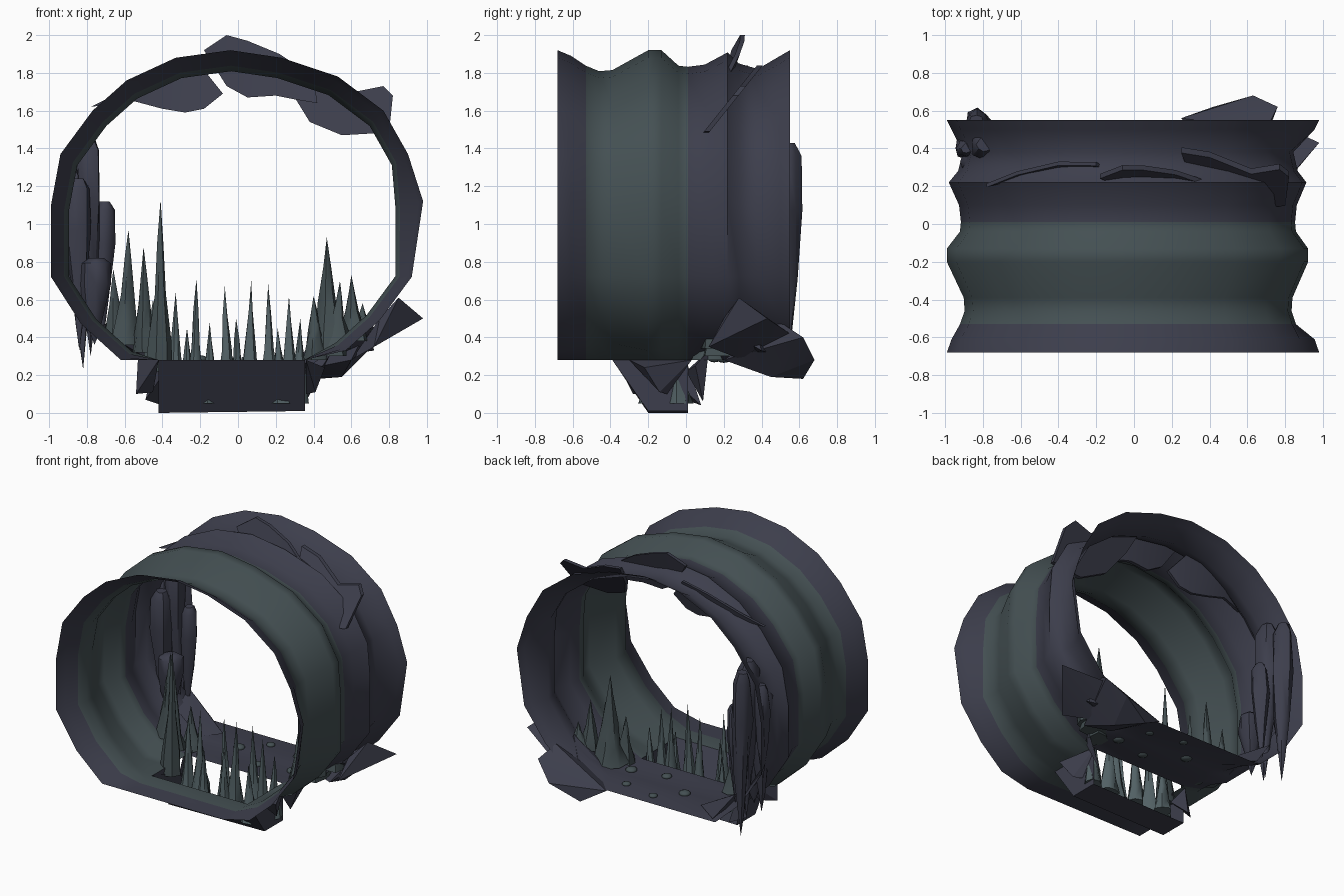
import bpy, bmesh, math, random
from mathutils import Vector

if "Cube" in bpy.data.objects:
    bpy.data.objects.remove(bpy.data.objects["Cube"])
random.seed(4)

def mat(name, c):
    m = bpy.data.materials.new(name)
    m.diffuse_color = (*c, 1)
    m.use_nodes = True
    m.node_tree.nodes["Principled BSDF"].inputs["Base Color"].default_value = m.diffuse_color
    return m

SLATE = mat("slate", (0.046, 0.048, 0.072))
TEAL = mat("teal_stone", (0.058, 0.080, 0.086))
PALE = mat("pale_stone", (0.085, 0.120, 0.130))

def finish(name, bm, mats, angle=45, fix=True):
    if fix:
        bmesh.ops.recalc_face_normals(bm, faces=bm.faces)
    me = bpy.data.meshes.new(name)
    bm.to_mesh(me)
    bm.free()
    for m in mats:
        me.materials.append(m)
    for p in me.polygons:
        p.use_smooth = True
    me.set_sharp_from_angle(angle=math.radians(angle))
    ob = bpy.data.objects.new(name, me)
    bpy.context.collection.objects.link(ob)
    return ob

# Tunnel shell: one cross-section lofted along y with a rippled size
section = [(-.42, .28), (-.62, .28), (-.83, .47), (-.99, .72), (-.99, 1.1), (-.94, 1.37),
           (-.77, 1.6), (-.59, 1.76), (-.33, 1.88), (-.04, 1.92), (.23, 1.88), (.53, 1.78),
           (.77, 1.6), (.9, 1.37), (.98, 1.12), (.92, .72), (.75, .49), (.57, .33), (.35, .28)]
ripple = [(-.68, 1), (-.61, .975), (-.53, .93), (-.46, .905), (-.39, .91), (-.2, 1), (-.13, 1),
          (-.04, .93), (.01, .925), (.1, .935), (.22, .99), (.28, .94), (.38, .915),
          (.5, .975), (.55, 1)]
bm = bmesh.new()
rings = []
for y, s in ripple:
    ring = []
    for i, (x, z) in enumerate(section):
        if i in (0, len(section) - 1):
            ring.append(bm.verts.new((x, y, z)))
        else:
            k = .94 if x > .9 and z > 1 and -.6 < y < .5 else 1
            ring.append(bm.verts.new((x * s * k, y, .75 + (z - .75) * s)))
    rings.append(ring)
n = len(section)
for j in range(len(rings) - 1):
    ym = (ripple[j][0] + ripple[j + 1][0]) / 2
    for i in range(n):
        if i == n - 1 and -.39 < ym < .01:
            continue                     # opening in the floor above the pit
        a, b = rings[j], rings[j + 1]
        f = bm.faces.new((a[i], b[i], b[(i + 1) % n], a[(i + 1) % n]))
        f.material_index = 1 if -.55 < ym < 0 else 0
finish("tunnel_shell", bm, [SLATE, TEAL], 60)

# Pit under the floor: sloped front, flat bottom, broken sides, open back
bm = bmesh.new()
def quad(*pts):
    bm.faces.new([bm.verts.new(p) for p in pts])
L, R = -.42, .355
quad((L, -.39, .28), (R, -.39, .28), (R, -.2, .01), (L, -.2, 0))
quad((L, -.2, 0), (R, -.2, .01), (R, .01, .01), (L, .01, 0))
quad((L, -.39, .28), (L, -.2, 0), (L, .01, 0), (L, .01, .16))
quad((R, -.39, .28), (R, -.2, .01), (R, .01, .01), (R, .01, .28))
finish("pit", bm, [SLATE], 20)

# Spikes: tapered jagged cones, used up or down
TAPER = [(0, 1), (.18, .72), (.45, .42), (.75, .2)]
COLUMN = [(0, .5), (.06, .9), (.3, 1), (.6, .7), (.85, .3)]
def spike(bm, x, y, z0, z1, r, profile=TAPER, sides=7):
    lean = random.uniform(-.25, .25) * r
    old = None
    for t, k in profile:
        ring = []
        for i in range(sides):
            a = math.tau * i / sides
            q = r * k * random.uniform(.8, 1.2)
            ring.append(bm.verts.new((x + lean * (1 - t) + q * math.cos(a),
                                      y + q * math.sin(a), z0 + (z1 - z0) * t)))
        if old:
            for i in range(sides):
                j = (i + 1) % sides
                bm.faces.new((old[i], old[j], ring[j], ring[i]))
        else:
            bm.faces.new(ring)
        old = ring
    tip = bm.verts.new((x, y, z1))
    for i in range(sides):
        bm.faces.new((old[i], old[(i + 1) % sides], tip))

# Row of spikes rising out of the pit
bm = bmesh.new()
for x, y, top in [(-.33, -.1, .64), (-.22, -.12, .71), (-.15, -.18, .48), (-.07, -.06, .67),
                  (-.01, -.15, .5), (.07, -.12, .7), (.16, -.06, .68), (.27, -.1, .62),
                  (.33, -.05, .5), (-.27, -.03, .45), (.21, -.18, .45)]:
    spike(bm, x, y, .05, top, .065)
finish("pit_spikes", bm, [PALE])

# Larger spikes on either side of the pit
bm = bmesh.new()
for x, y, z0, top, r in [(-.41, -.17, .22, 1.13, .075), (-.5, -.02, .32, .88, .07),
                         (-.58, .05, .36, .97, .08), (-.66, .12, .42, .76, .06),
                         (-.45, .1, .29, .6, .07), (.47, .2, .3, .93, .12),
                         (.4, .12, .28, .62, .08), (.54, .16, .34, .7, .08),
                         (.6, .24, .38, .73, .09), (.66, .3, .42, .58, .07)]:
    spike(bm, x, y, z0, top, r)
finish("side_spikes", bm, [TEAL])

# Hanging columns on the left wall
bm = bmesh.new()
for x, y, top, low, r in [(-.82, .54, 1.43, .23, .07), (-.78, .42, 1.46, .3, .075),
                          (-.72, .45, 1.12, .38, .06), (-.9, .4, 1.3, .6, .055),
                          (-.84, .33, 1.24, .33, .07), (-.76, .3, .82, .36, .08)]:
    spike(bm, x, y, top, low, r, COLUMN, 8)
finish("hanging_columns", bm, [SLATE])

# Thin leaning rock sheets through the roof
def sheet(name, outline, y0, zref, lean, thick=.02, bow=.0):
    bm = bmesh.new()
    xm = sum(p[0] for p in outline) / len(outline)
    f = bm.faces.new([bm.verts.new((x, y0 + lean * (z - zref) - bow * (x - xm) ** 2, z))
                      for x, z in outline])
    ext = bmesh.ops.extrude_face_region(bm, geom=[f])
    for v in ext["geom"]:
        if isinstance(v, bmesh.types.BMVert):
            v.co.y += thick
    bmesh.ops.triangulate(bm, faces=bm.faces)
    finish(name, bm, [SLATE])

sheet("roof_sheet_left", [(-.78, 1.62), (-.55, 1.65), (-.4, 1.61), (-.28, 1.59), (-.18, 1.61),
      (-.08, 1.69), (-.2, 1.84), (-.4, 1.8), (-.62, 1.7)], .28, 1.7, .3, .02, .4)
sheet("roof_sheet_middle", [(-.06, 1.73), (.05, 1.67), (.2, 1.68), (.3, 1.66), (.42, 1.64),
      (.4, 1.78), (.22, 1.9), (.05, 1.97), (-.06, 2), (-.18, 1.92)], .28, 1.95, .35, .025, .3)
sheet("roof_sheet_right", [(.3, 1.67), (.38, 1.54), (.55, 1.47), (.72, 1.48), (.8, 1.49),
      (.82, 1.68), (.77, 1.73), (.62, 1.7), (.4, 1.81), (.25, 1.84)], .08, 1.47, .8, .03)

# Faceted boulders and shards from a few hull points
def rock(name, pts):
    bm = bmesh.new()
    for p in pts:
        bm.verts.new(p)
    res = bmesh.ops.convex_hull(bm, input=bm.verts)
    bmesh.ops.delete(bm, geom=[v for v in res["geom_interior"]
                               if isinstance(v, bmesh.types.BMVert)], context='VERTS')
    finish(name, bm, [SLATE], 20)

rock("back_boulder", [(.25, .56, .28), (.42, .62, .18), (.63, .68, .28), (.76, .62, .4),
                      (.55, .45, .19), (.6, .2, .28), (.45, .3, .25), (.7, .5, .48)])
rock("back_slab", [(.98, .43, .5), (.85, .28, .61), (.72, .12, .35), (.72, .55, .42),
                   (.6, .3, .28), (.75, .2, .5)])
rock("pit_shard_left", [(-.53, -.3, .28), (-.54, -.28, .1), (-.45, -.2, .11), (-.42, -.37, .28),
                        (-.42, -.1, .28)])
rock("pit_shard_left_low", [(-.49, 0, .07), (-.4, .08, .04), (-.4, -.1, .2), (-.44, 0, .28)])
rock("pit_shard_right", [(.36, -.3, .28), (.41, -.14, .11), (.36, -.1, .1), (.46, -.22, .24),
                         (.36, .03, .28)])
rock("pit_shard_right_back", [(.33, .0, .22), (.45, .05, .25), (.36, .09, .06), (.5, .12, .33)])
rock("left_edge_rock", [(-.75, .5, .5), (-.6, .55, .3), (-.4, .4, .29), (-.5, .25, .3),
                        (-.7, .3, .42), (-.6, .4, .4)])
rock("right_edge_rock", [(.72, .4, .33), (.45, .3, .3), (.7, .2, .45), (.5, .5, .3), (.66, .35, .5)])

# Pebbles on the floor
bm = bmesh.new()
for x, y, r in [(-.2, .3, .04), (.05, .15, .035), (.2, .4, .03), (-.05, .45, .03), (.3, .2, .04)]:
    g = bmesh.ops.create_icosphere(bm, subdivisions=2, radius=r)
    for v in g["verts"]:
        v.co = Vector((x + v.co.x, y + v.co.y, .285 + v.co.z * .5))
finish("pebbles", bm, [TEAL])
